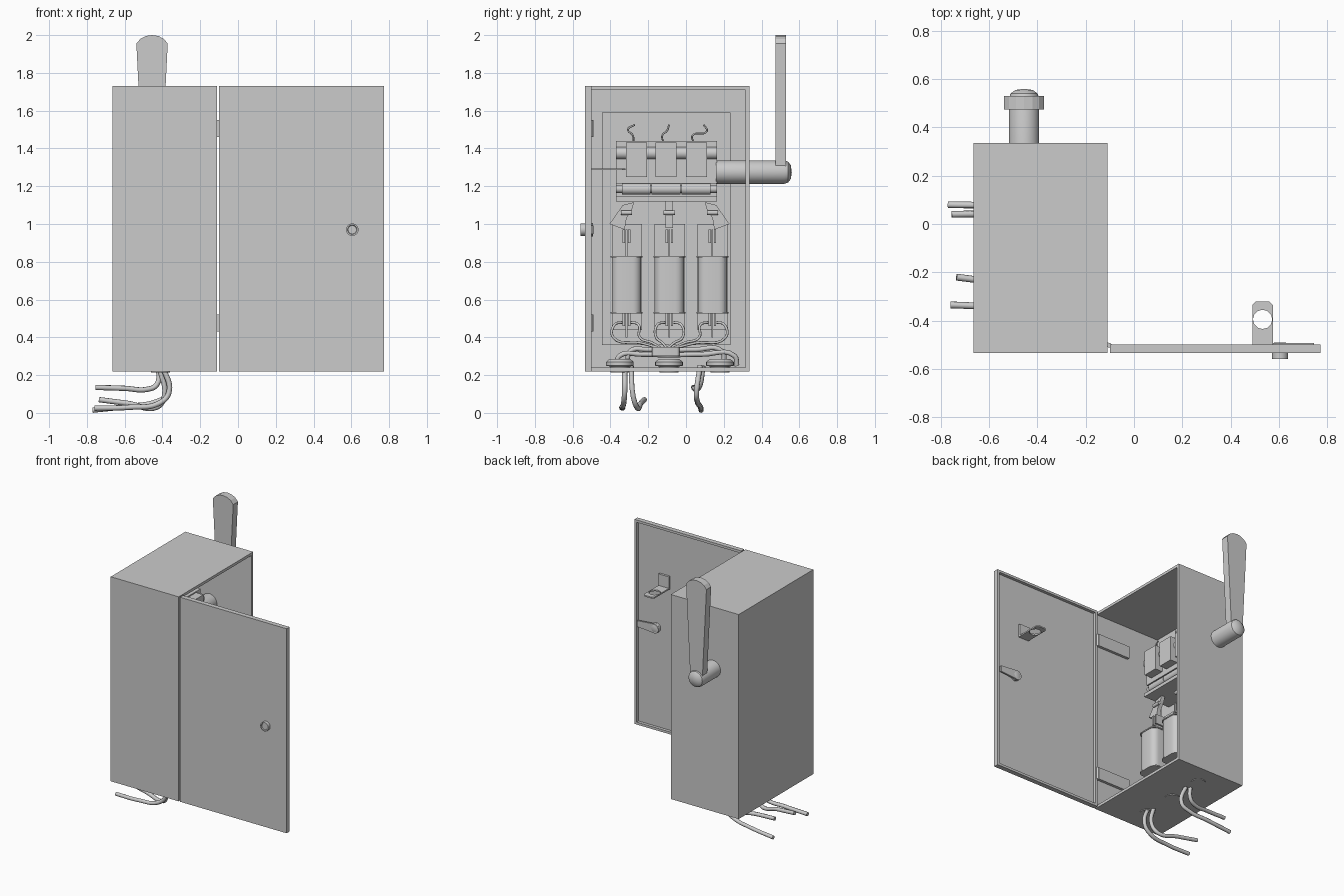
import bpy, bmesh, math
from mathutils import Matrix, Vector

if "Cube" in bpy.data.objects:
    bpy.data.objects.remove(bpy.data.objects["Cube"])


def finish(name, bm, smooth=False):
    bmesh.ops.recalc_face_normals(bm, faces=bm.faces[:])
    me = bpy.data.meshes.new(name)
    bm.to_mesh(me)
    bm.free()
    ob = bpy.data.objects.new(name, me)
    bpy.context.collection.objects.link(ob)
    if smooth:
        bpy.ops.object.select_all(action='DESELECT')
        ob.select_set(True)
        bpy.context.view_layer.objects.active = ob
        bpy.ops.object.shade_smooth_by_angle(angle=math.radians(35))
    return ob


def box_bm(x, y, z):
    bm = bmesh.new()
    bmesh.ops.create_cube(bm, size=1)
    for v in bm.verts:
        v.co = [r[0] if c < 0 else r[1] for c, r in zip(v.co, (x, y, z))]
    return bm


def box(name, x, y, z, bevel=0, axis=2):
    """Box from ranges, optionally rounding the edges along one axis."""
    bm = box_bm(x, y, z)
    if bevel:
        es = [e for e in bm.edges
              if abs(e.verts[0].co[axis] - e.verts[1].co[axis]) > 1e-5]
        bmesh.ops.bevel(bm, geom=es, offset=bevel, segments=5, profile=0.5, affect='EDGES')
    return finish(name, bm, bevel > 0)


def pan(name, x, y, z, direction, wall, depth):
    """Box hollowed from the side facing the given direction."""
    bm = box_bm(x, y, z)
    d = Vector(direction)
    bm.normal_update()
    f = max(bm.faces, key=lambda f: f.normal.dot(d))
    bmesh.ops.inset_region(bm, faces=[f], thickness=wall)
    ex = bmesh.ops.extrude_face_region(bm, geom=[f])
    for g in ex['geom']:
        if isinstance(g, bmesh.types.BMVert):
            g.co -= d * depth
    if f.is_valid:
        bmesh.ops.delete(bm, geom=[f], context='FACES_ONLY')
    return finish(name, bm)


def lathe(name, profile, origin, axis, n=28):
    """Spin (radius, height) points around an axis through origin."""
    bm = bmesh.new()
    rot = Vector((0, 0, 1)).rotation_difference(Vector(axis)).to_matrix().to_4x4()
    vs = [bm.verts.new((r, 0, h)) for r, h in profile]
    es = [bm.edges.new(p) for p in zip(vs, vs[1:])]
    bmesh.ops.spin(bm, geom=vs + es, axis=(0, 0, 1), cent=(0, 0, 0),
                   angle=math.tau, steps=n)
    bmesh.ops.remove_doubles(bm, verts=bm.verts[:], dist=1e-5)
    bm.transform(Matrix.Translation(origin) @ rot)
    return finish(name, bm, True)


def rod(name, r, y0, y1, x, z):
    return lathe(name, [(0, 0), (r, 0), (r, y1 - y0), (0, y1 - y0)], (x, y0, z), (0, 1, 0))


def prism(name, pts, a, b, to3d):
    """Flat outline extruded between depths a and b."""
    bm = bmesh.new()
    f = bm.faces.new([bm.verts.new(to3d(p, a)) for p in pts])
    ex = bmesh.ops.extrude_face_region(bm, geom=[f])
    move = Vector(to3d(pts[0], b)) - Vector(to3d(pts[0], a))
    bmesh.ops.translate(bm, vec=move,
                        verts=[g for g in ex['geom'] if isinstance(g, bmesh.types.BMVert)])
    return finish(name, bm)


def cable(name, pts, r):
    cu = bpy.data.curves.new(name, 'CURVE')
    cu.dimensions = '3D'
    cu.bevel_depth, cu.bevel_resolution, cu.resolution_u = r, 2, 6
    cu.use_fill_caps = True
    sp = cu.splines.new('BEZIER')
    sp.bezier_points.add(len(pts) - 1)
    for bp, p in zip(sp.bezier_points, pts):
        bp.co = p
        bp.handle_left_type = bp.handle_right_type = 'AUTO'
    ob = bpy.data.objects.new(name, cu)
    bpy.context.collection.objects.link(ob)
    return ob


def from_yz(p, d):
    return (d, p[0], p[1])


# Cabinet, open towards +x, with its mounting plate
pan("cabinet", (-.665, -.11), (-.535, .335), (.22, 1.73), (1, 0, 0), .028, .527)
box("mounting_plate", (-.64, -.615), (-.445, .235), (.36, 1.59))

# Door, swung open, with recessed inner side
pan("door", (-.10, .772), (-.535, -.50), (.22, 1.73), (0, 1, 0), .025, .022)
for i, z in enumerate((.43, 1.46)):
    box(f"hinge_strap_{i}", (-.37, -.105), (-.51, -.49), (z, z + .09))
    lathe(f"hinge_barrel_{i}", [(0, 0), (.01, 0), (.01, .09), (0, .09)],
          (-.103, -.502, z), (0, 0, 1), 12)

# Door lock and inner latch
lathe("lock_knob", [(0, .05), (.033, .05), (.033, 0), (.025, 0), (.022, .006), (0, .006)],
      (.605, -.558, .97), (0, 1, 0))
lathe("lock_inner_boss", [(.03, 0), (.03, .02), (.02, .024), (0, .024)],
      (.605, -.514, .97), (0, 1, 0))
arc = [(.605 + .035 * math.cos(t), .97 + .035 * math.sin(t))
       for t in [math.radians(70 + 22 * k) for k in range(11)]]
prism("latch_tongue", arc + [(.745, .948), (.745, .992)], -.505, -.492,
      lambda p, d: (p[0], d, p[1]))

# Perforated bracket on the door
box("bracket_flange", (.49, .575), (-.516, -.50), (1.285, 1.38))
shelf = [(.49, -.514), (.575, -.514), (.575, -.335), (.56, -.32), (.505, -.32), (.49, -.335)]
sh = prism("bracket_shelf", shelf, 1.285, 1.295, lambda p, d: (p[0], p[1], d))
cut = lathe("bracket_hole_cutter", [(0, 0), (.04, 0), (.04, .2), (0, .2)],
            (.5325, -.395, 1.2), (0, 0, 1), 12)
cut.hide_render = True
cut.hide_set(True)
m = sh.modifiers.new("hole", 'BOOLEAN')
m.object, m.solver = cut, 'EXACT'

# Side lever and its shaft
lathe("lever_shaft", [(0, 0), (.062, 0), (.062, .36), (.056, .38), (.036, .395), (0, .40)],
      (-.455, .16, 1.275), (0, 1, 0), 32)
half = [(.048, 1.26), (.083, 1.955), (.062, 1.98), (.034, 1.995)]
outline = [(-.455 + x, z) for x, z in half] + [(-.455, 2.0)] + \
          [(-.455 - x, z) for x, z in reversed(half)]
prism("lever", outline, .475, .53, lambda p, d: (p[0], d, p[1]))

# Switch unit: frame, rails and three arc chambers
box("switch_back", (-.62, -.52), (-.37, .165), (1.12, 1.44))
box("switch_upper_frame", (-.52, -.42), (-.37, .165), (1.215, 1.44))
box("switch_lower_shelf", (-.52, -.40), (-.37, .165), (1.12, 1.145))
rod("upper_rail", .032, -.37, .165, -.42, 1.375)
rod("lower_rail", .02, -.37, .165, -.44, 1.185)
for i, y in enumerate((-.262, -.105, .055)):
    box(f"arc_chamber_{i}", (-.44, -.36), (y - .056, y + .056), (1.25, 1.432))
    rod(f"contact_roller_{i}", .03, y - .078, y + .075, -.44, 1.185)
    # Loose pigtail wire above each chamber
    cable(f"pigtail_{i}", [(-.48, y - .015, 1.43), (-.46, y - .02, 1.47),
                           (-.45, y - .045 + .05 * i, 1.50 - .005 * i),
                           (-.44, y - .01 + .025 * i, 1.525)], .005)

# Three fuses with bases, clips and contact arms
for i, y in enumerate((-.315, -.088, .14)):
    side = i - 1
    box(f"fuse_base_{i}", (-.615, -.54), (y - .078, y + .082), (.44, 1.0))
    box(f"fuse_body_{i}", (-.545, -.37), (y - .078, y + .078), (.53, .825), .045)
    for z in (.525, .822):
        box(f"fuse_cap_{i}", (-.55, -.365), (y - .085, y + .085), (z, z + .008), .045)
    for z in (.44, .88):
        for s in (-1, 1):
            box(f"fuse_clip_{i}", (-.54, -.44), (y + s * .014 - .006, y + s * .014 + .006),
                (z + .02, z + .09))
    box(f"fuse_blade_{i}", (-.51, -.455), (y - .004, y + .004), (.40, .97))
    if side:
        pts = [(y + side * .09, 1.0), (y + side * .02, 1.10), (y - side * .04, 1.115),
               (y - side * .03, 1.08), (y + side * .0, 1.03), (y + side * .01, .97)]
    else:
        pts = [(y - .02, .98), (y + .02, .98), (y + .02, 1.12), (y - .02, 1.12)]
    prism(f"contact_arm_{i}", pts, -.50, -.47, from_yz)
    rod(f"arm_pin_{i}", .012, y - .03, y + .03, -.46, 1.06)
    # Leads from the fuse to the central junction
    for s in (-1, 1):
        cable(f"fuse_lead_{i}", [(-.48, y + s * .02, .48), (-.45, y + s * .065, .465),
                                 (-.44, y + s * .07, .40), (-.43, (y - .1) / 2 + s * .03, .37),
                                 (-.42, -.1 + side * .03, .34)], .007)

# Cable junction and floor grommets
box("cable_junction", (-.46, -.36), (-.18, -.035), (.30, .35), .015)
for i, y in enumerate((-.35, -.09, .18)):
    lathe(f"grommet_{i}", [(0, 0), (.05, 0), (.05, .03), (.073, .035), (.073, .055),
                           (.055, .07), (0, .07)], (-.41, y, .215), (0, 0, 1))
for i, (y, z) in enumerate(((-.37, .31), (-.31, .335), (.2, .335), (.27, .31))):
    cable(f"inner_cable_{i}", [(-.41, -.1, z - .005), (-.40, (y - .1) / 2, z),
                               (-.40, y * .95, z - .008), (-.41, y, .25)], .013)

# Supply cables hanging below and bending to the back
runs = (
    [(-.40, -.325, .25), (-.365, -.325, .11), (-.42, -.33, .05), (-.57, -.34, .03), (-.76, -.335, .025)],
    [(-.42, -.29, .25), (-.39, -.28, .09), (-.43, -.26, .03), (-.58, -.24, .05), (-.735, -.22, .07)],
    [(-.42, .09, .25), (-.43, .075, .15), (-.48, .06, .125), (-.60, .045, .13), (-.755, .04, .135)],
    [(-.40, .075, .25), (-.37, .055, .10), (-.43, .06, .06), (-.58, .075, .035), (-.77, .08, .014)],
)
for i, pts in enumerate(runs):
    cable(f"supply_cable_{i}", pts, .014)
